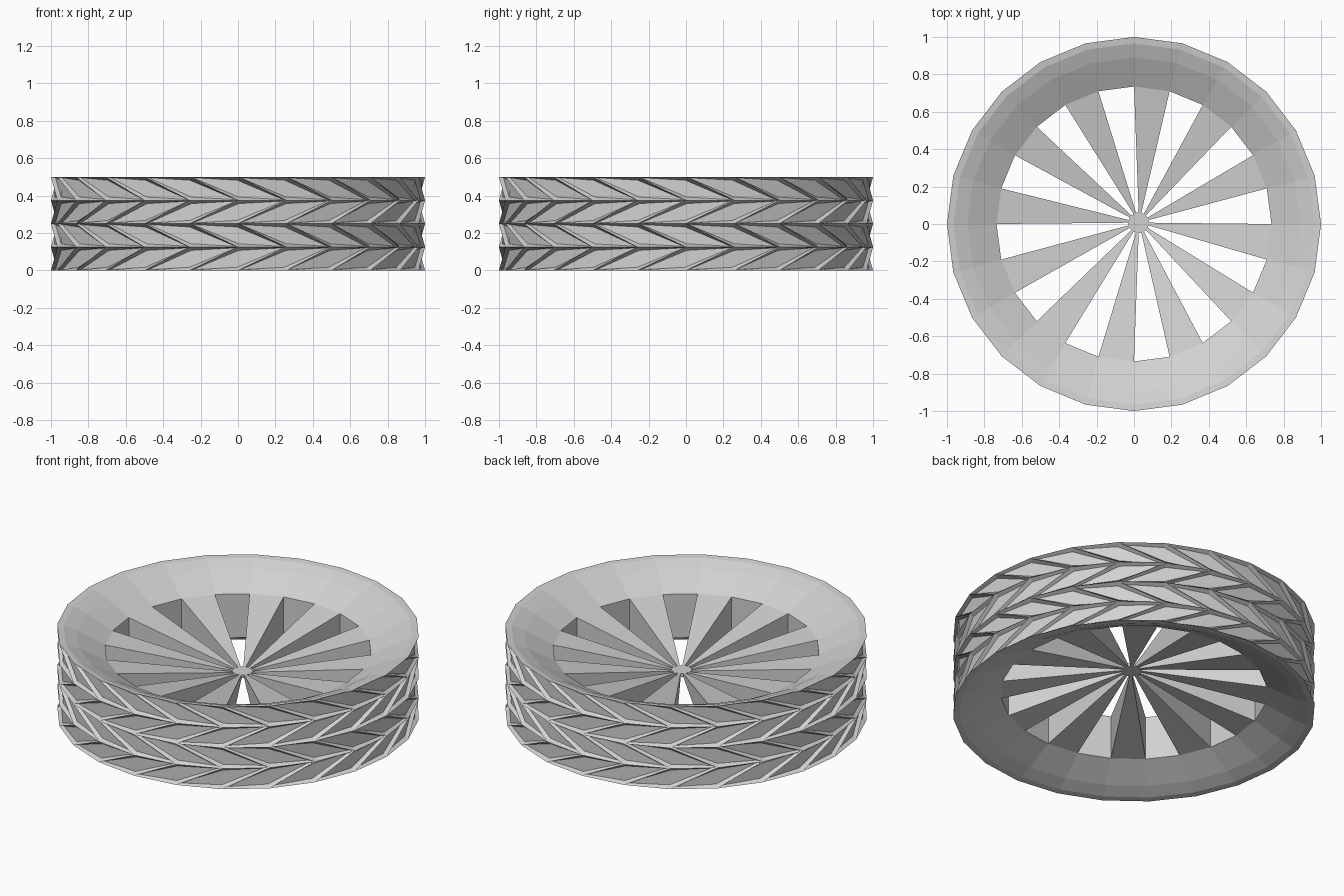
import bpy, bmesh, math
from mathutils import Vector

cube = bpy.data.objects.get("Cube")
if cube:
    bpy.data.objects.remove(cube)

SIDES = 24
STEP = math.tau / SIDES
HEIGHT = 0.5
RIM = (0.735, 0.383)            # radius and top height of the spoke openings
HUB = (0.055, 0.26)             # radius and top height of the hub
HUB_CENTRE = Vector((0.025, 0.007, 0))

grey = bpy.data.materials.new("light grey")
grey.use_nodes = True
grey.diffuse_color = (0.64, 0.64, 0.64, 1)
grey.node_tree.nodes["Principled BSDF"].inputs["Base Color"].default_value = grey.diffuse_color


def ring(bm, radius, z, shift=0, centre=Vector()):
    return [bm.verts.new(centre + Vector((radius * math.cos((i + shift) * STEP),
                                          radius * math.sin((i + shift) * STEP), z)))
            for i in range(SIDES)]


def bridge(bm, a, b, which=range(SIDES)):
    return [bm.faces.new((a[i], a[(i + 1) % SIDES], b[(i + 1) % SIDES], b[i])) for i in which]


def finish(bm, name):
    bmesh.ops.recalc_face_normals(bm, faces=bm.faces)
    mesh = bpy.data.meshes.new(name)
    bm.to_mesh(mesh)
    bm.free()
    mesh.materials.append(grey)
    obj = bpy.data.objects.new(name, mesh)
    bpy.context.collection.objects.link(obj)
    return obj


# Tyre: four rows of slanted panels form the chevron tread, then the dished rim
bm = bmesh.new()
rows = [ring(bm, 1, HEIGHT * i / 4, i % 2) for i in range(5)]
tread = []
for low, high in zip(rows, rows[1:]):
    tread += bridge(bm, low, high)

side = [(0.965, 0.495), (0.89, 0.465), RIM]
profile = side + [(r, HEIGHT - z) for r, z in reversed(side)]
loops = [rows[-1]] + [ring(bm, r, z) for r, z in profile] + [rows[0]]
for a, b in zip(loops, loops[1:]):
    bridge(bm, a, b)
bmesh.ops.recalc_face_normals(bm, faces=bm.faces)

# Sunken tread panels
bmesh.ops.inset_individual(bm, faces=tread, thickness=0.018, depth=-0.02)
finish(bm, "tyre_and_rim")

# Spokes: every second sector, tapering down to the hub
bm = bmesh.new()
spoke_sectors = range(1, SIDES, 2)
rings = [ring(bm, RIM[0], z) for z in (RIM[1], HEIGHT - RIM[1])]
inner = [ring(bm, HUB[0], z, 0, HUB_CENTRE) for z in (HUB[1], HEIGHT - HUB[1])]
for outer_ring, inner_ring in zip(rings, inner):
    bridge(bm, outer_ring, inner_ring, spoke_sectors)
    bm.faces.new(inner_ring)
bridge(bm, inner[0], inner[1], range(0, SIDES, 2))
for i in range(SIDES):
    bm.faces.new((rings[0][i], rings[1][i], inner[1][i], inner[0][i]))
finish(bm, "spokes_and_hub")
